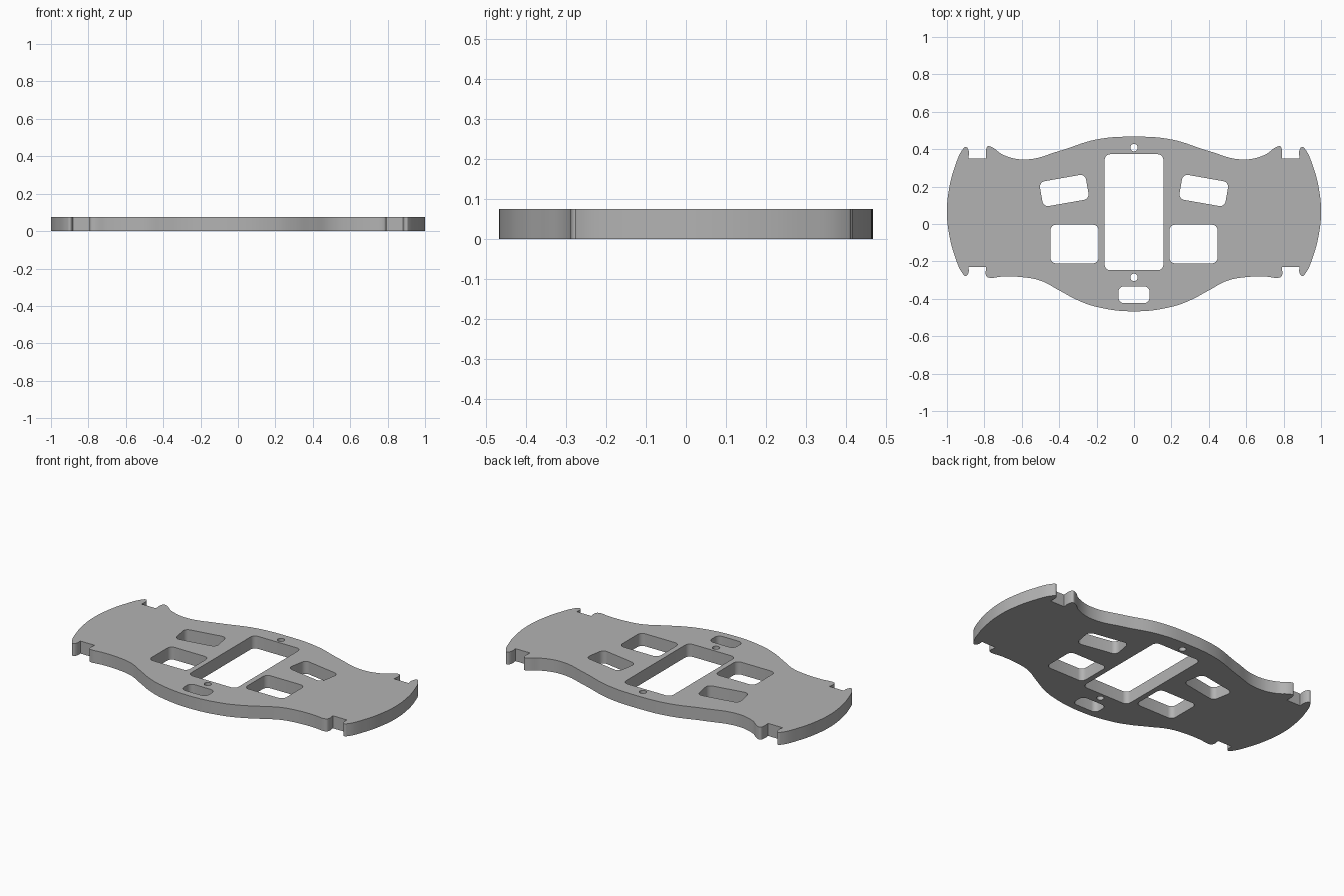
import bpy, bmesh
from math import cos, sin, pi, radians
from mathutils import Vector, Matrix

cube = bpy.data.objects.get("Cube")
if cube:
    bpy.data.objects.remove(cube, do_unlink=True)

THICK = 0.075

plate_grey = bpy.data.materials.new("plate_grey")
plate_grey.use_nodes = True
GREY = (0.45, 0.45, 0.45, 1)
plate_grey.diffuse_color = GREY
plate_grey.node_tree.nodes["Principled BSDF"].inputs["Base Color"].default_value = GREY

curve = bpy.data.curves.new("plate", "CURVE")
curve.dimensions = "2D"
curve.fill_mode = "BOTH"
curve.extrude = THICK / 2
curve.resolution_u = 8


def add_outline(half):
    """Closed outline from its +x half, running from the back to the front."""
    pts = half + [(-x, y, k) for x, y, k in reversed(half[1:-1])]
    spline = curve.splines.new("BEZIER")
    spline.bezier_points.add(len(pts) - 1)
    spline.use_cyclic_u = True
    for p, (x, y, _) in zip(spline.bezier_points, pts):
        p.co = (x, y, 0)
    for p, (_, _, kind) in zip(spline.bezier_points, pts):
        p.handle_left_type = p.handle_right_type = kind


def add_loop(pts):
    spline = curve.splines.new("POLY")
    spline.points.add(len(pts) - 1)
    spline.use_cyclic_u = True
    for p, v in zip(spline.points, pts):
        p.co = (v.x, v.y, 0, 1)


def add_window(cx, cy, w, h, r=0.03, angle=0):
    """Rounded rectangular opening."""
    turn = Matrix.Rotation(radians(angle), 2)
    pts = []
    for i, (sx, sy) in enumerate(((1, 1), (-1, 1), (-1, -1), (1, -1))):
        for j in range(7):
            a = (i + j / 6) * pi / 2
            v = Vector((sx * (w / 2 - r) + r * cos(a), sy * (h / 2 - r) + r * sin(a)))
            pts.append(turn @ v + Vector((cx, cy)))
    add_loop(pts)


def add_hole(cx, cy, r=0.02, n=24):
    add_loop([Vector((cx + r * cos(2 * pi * i / n), cy + r * sin(2 * pi * i / n)))
              for i in range(n)])


# Outer edge: wavy back, notched wings, rounded ends, wavy front
S, C = "AUTO", "VECTOR"
add_outline([
    (0, 0.467, S), (0.2, 0.452, S), (0.4, 0.39, S), (0.58, 0.345, S),
    (0.7, 0.37, S), (0.765, 0.413, S), (0.782, 0.415, S), (0.79, 0.4, S),
    (0.79, 0.35, C), (0.885, 0.35, C), (0.885, 0.395, S), (0.9, 0.412, S),
    (0.915, 0.4, S), (0.96, 0.3, S), (0.99, 0.18, S), (1, 0.067, S),
    (0.99, -0.046, S), (0.96, -0.166, S), (0.915, -0.266, S), (0.9, -0.278, S),
    (0.885, -0.261, S), (0.885, -0.23, C), (0.79, -0.23, C), (0.79, -0.278, S),
    (0.78, -0.286, S), (0.7, -0.281, S), (0.6, -0.284, S), (0.5, -0.303, S),
    (0.4, -0.355, S), (0.3, -0.408, S), (0.2, -0.443, S), (0, -0.467, S),
])

# Openings on the centre line
add_window(0, 0.063, 0.314, 0.62)
add_window(0, -0.378, 0.166, 0.09)
add_hole(0, 0.408)
add_hole(0, -0.285)

# Mirrored side openings
for side in (1, -1):
    add_window(side * 0.318, -0.107, 0.257, 0.207)
    add_window(side * 0.373, 0.179, 0.25, 0.135, angle=-10 * side)

# Turn the profile into a solid plate
plate = bpy.data.objects.new("plate", curve)
bpy.context.collection.objects.link(plate)
bpy.ops.object.select_all(action="DESELECT")
plate.select_set(True)
bpy.context.view_layer.objects.active = plate
bpy.ops.object.convert(target="MESH")
plate = bpy.context.view_layer.objects.active

mesh = plate.data
bm = bmesh.new()
bm.from_mesh(mesh)
bmesh.ops.remove_doubles(bm, verts=bm.verts, dist=0.0002)
bmesh.ops.translate(bm, verts=bm.verts, vec=(0, 0, THICK / 2))
bmesh.ops.recalc_face_normals(bm, faces=bm.faces)
bm.to_mesh(mesh)
bm.free()
mesh.materials.clear()
mesh.materials.append(plate_grey)
bpy.ops.object.shade_smooth_by_angle(angle=radians(30))
